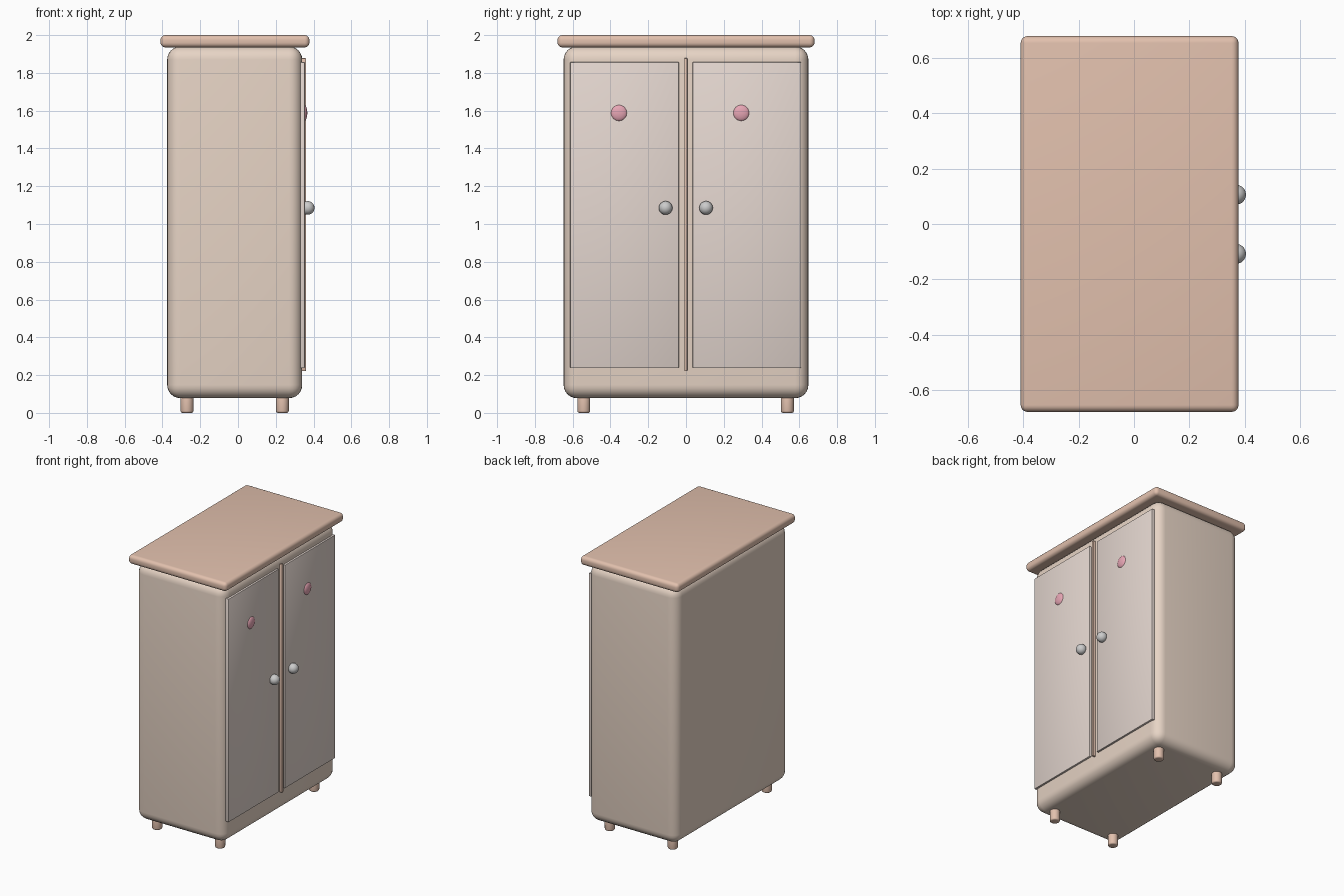
import bpy
from math import radians

if "Cube" in bpy.data.objects:
    bpy.data.objects.remove(bpy.data.objects["Cube"])


def material(name, rgb):
    m = bpy.data.materials.new(name)
    m.diffuse_color = (*rgb, 1)
    m.use_nodes = True
    m.node_tree.nodes["Principled BSDF"].inputs["Base Color"].default_value = m.diffuse_color
    return m


cream = material("cream", (0.80, 0.66, 0.56))
wood = material("wood", (0.76, 0.53, 0.42))
panel = material("panel", (0.78, 0.68, 0.63))
pink = material("pink", (0.80, 0.38, 0.46))


def finish(name, mat, bevel=0, segments=4):
    ob = bpy.context.object
    ob.name = name
    if mat:
        ob.data.materials.append(mat)
    if bevel:
        mod = ob.modifiers.new("bevel", 'BEVEL')
        mod.width, mod.segments = bevel, segments
        mod.limit_method = 'ANGLE'
        bpy.ops.object.modifier_apply(modifier=mod.name)
    bpy.ops.object.shade_smooth_by_angle(angle=radians(35))
    return ob


def box(name, lo, hi, mat, bevel=0, segments=4):
    bpy.ops.mesh.primitive_cube_add(size=1, location=[(a + b) / 2 for a, b in zip(lo, hi)])
    bpy.context.object.scale = [b - a for a, b in zip(lo, hi)]
    bpy.ops.object.transform_apply(location=False, rotation=False, scale=True)
    return finish(name, mat, bevel, segments)


def ball(name, loc, radii, mat):
    bpy.ops.mesh.primitive_uv_sphere_add(segments=32, ring_count=16, radius=1, location=loc)
    bpy.context.object.scale = radii
    bpy.ops.object.transform_apply(location=False, rotation=False, scale=True)
    return finish(name, mat)


# Rounded cabinet body and overhanging top
box("body", (-0.375, -0.648, 0.078), (0.34, 0.648, 1.94), cream, 0.07, 6)
box("top_board", (-0.41, -0.68, 1.935), (0.378, 0.68, 2.0), wood, 0.025, 5)

# Doors on the +x face, with a strip between them
box("left_door", (0.325, -0.613, 0.238), (0.354, -0.038, 1.857), panel, 0.003, 2)
box("right_door", (0.325, 0.035, 0.238), (0.354, 0.61, 1.857), panel, 0.003, 2)
box("centre_strip", (0.325, -0.009, 0.222), (0.36, 0.007, 1.878), wood, 0.003, 2)

# Round knobs and flattened decorative buttons
for side, knob_y, button_y in (("left", -0.108, -0.355), ("right", 0.106, 0.292)):
    ball(side + "_knob", (0.369, knob_y, 1.085), (0.036, 0.036, 0.036), None)
    ball(side + "_button", (0.35, button_y, 1.588), (0.017, 0.043, 0.043), pink)

# Short rounded feet
for xn, x in (("back", -0.27), ("front", 0.235)):
    for yn, y in (("left", -0.541), ("right", 0.537)):
        bpy.ops.mesh.primitive_cylinder_add(vertices=32, radius=0.034, depth=0.1,
                                            location=(x, y, 0.05))
        finish(f"{xn}_{yn}_foot", wood, 0.01, 3)
